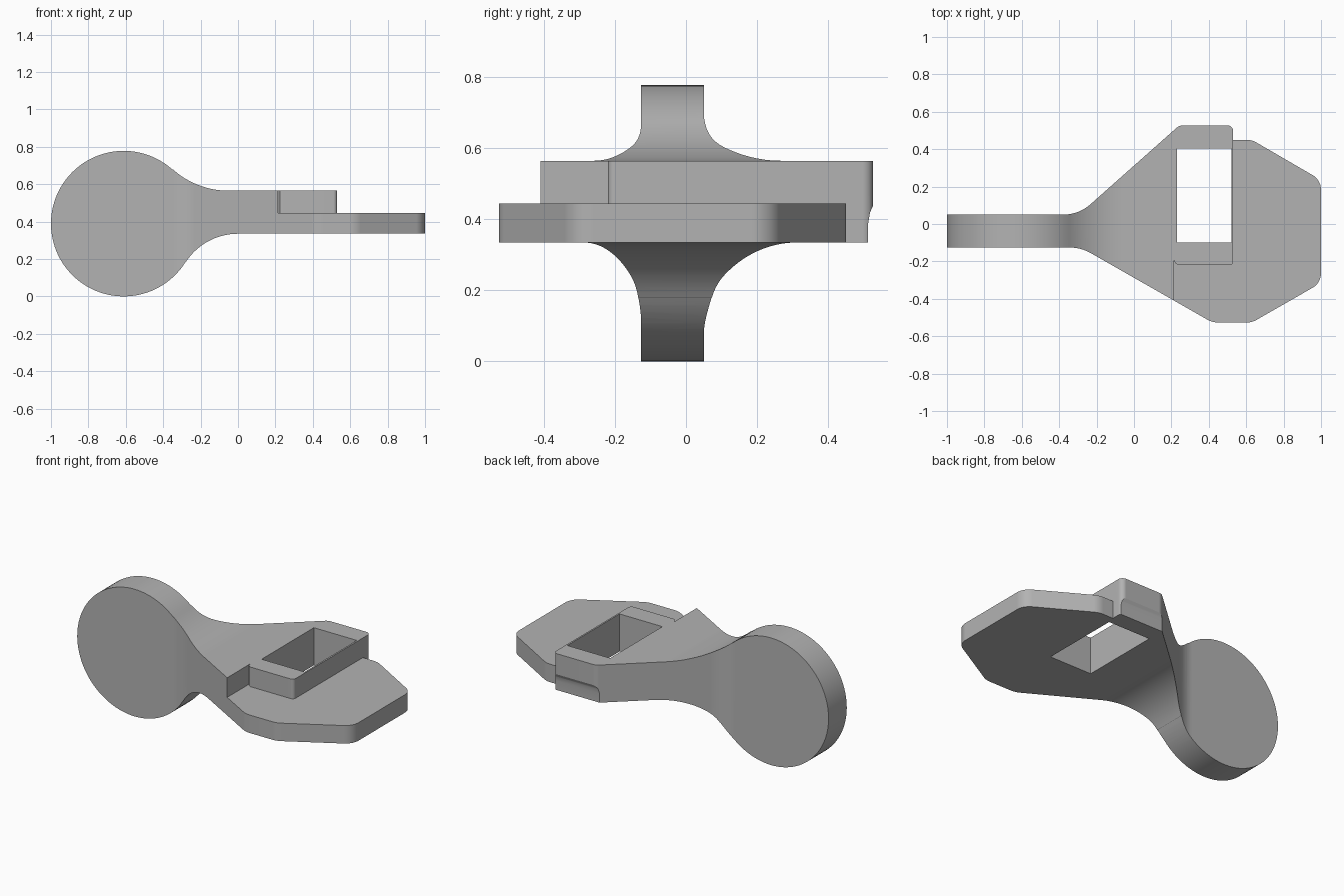
import bpy
import bmesh
from math import atan2, cos, sin, tan, radians
from mathutils import Vector

if "Cube" in bpy.data.objects:
    bpy.data.objects.remove(bpy.data.objects["Cube"], do_unlink=True)


def arc(cx, cy, r, start, end, n):
    """Points on an arc, angles in radians."""
    steps = [start + (end - start) * i / n for i in range(n + 1)]
    return [(cx + r * cos(a), cy + r * sin(a)) for a in steps]


def rounded(corners, n=8):
    """Polygon outline from (x, y, radius) corners."""
    points = []
    for i, (x, y, r) in enumerate(corners):
        here = Vector((x, y))
        if r == 0:
            points.append((x, y))
            continue
        before = (Vector(corners[i - 1][:2]) - here).normalized()
        after = (Vector(corners[(i + 1) % len(corners)][:2]) - here).normalized()
        half = before.angle(after) / 2
        centre = here + (before + after).normalized() * (r / sin(half))
        a = here + before * (r / tan(half)) - centre
        b = here + after * (r / tan(half)) - centre
        start, sweep = atan2(a.y, a.x), -a.angle_signed(b)
        points += arc(centre.x, centre.y, r, start, start + sweep, n)
    return points


def prism(name, points, low, high, axis):
    """Extrude a 2D outline along the named axis."""
    place = {"x": lambda p, d: (d, p[0], p[1]),
             "y": lambda p, d: (p[0], d, p[1]),
             "z": lambda p, d: (p[0], p[1], d)}[axis]
    bm = bmesh.new()
    base = bm.faces.new([bm.verts.new(place(p, low)) for p in points])
    extruded = bmesh.ops.extrude_face_region(bm, geom=[base], use_keep_orig=True)
    moved = [v for v in extruded["geom"] if isinstance(v, bmesh.types.BMVert)]
    bmesh.ops.translate(bm, verts=moved, vec=place((0, 0), high - low))
    bmesh.ops.recalc_face_normals(bm, faces=bm.faces)
    mesh = bpy.data.meshes.new(name)
    bm.to_mesh(mesh)
    bm.free()
    obj = bpy.data.objects.new(name, mesh)
    bpy.context.collection.objects.link(obj)
    return obj


def combine(target, tool, operation):
    """Apply a boolean and discard the tool."""
    tool.hide_render = True
    mod = target.modifiers.new("cut", "BOOLEAN")
    mod.operation, mod.object, mod.solver = operation, tool, "EXACT"
    bpy.context.view_layer.objects.active = target
    bpy.ops.object.modifier_apply(modifier=mod.name)
    bpy.data.objects.remove(tool, do_unlink=True)


# Side profile: round disc blending through two fillets into the plate
side = arc(-0.611, 0.389, 0.389, radians(48), radians(327.5), 80)
side += arc(0, 0.002, 0.333, radians(147.5), radians(90), 20)
side += [(1.2, 0.335), (1.2, 0.565)]
side += arc(-0.05, 1.012, 0.447, radians(270), radians(228), 20)
bracket = prism("disc_bracket", side, -0.7, 0.7, "y")

# Plan outline: thin disc, flared neck, back block and broad plate
plan = rounded([
    (-1.2, 0.05, 0), (-0.295, 0.05, 0.22), (0.242, 0.527, 0.05),
    (0.53, 0.527, 0.03), (0.53, 0.45, 0), (0.63, 0.45, 0.11),
    (1, 0.235, 0.09), (1, -0.315, 0.09), (0.63, -0.527, 0.11),
    (0.42, -0.527, 0.12), (-0.283, -0.126, 0.22), (-1.2, -0.126, 0)])
combine(bracket, prism("plan_cutter", plan, -0.2, 1.2, "z"), "INTERSECT")

# Step that leaves the raised block above the lower plate
step = [(0.213, -0.8), (0.213, -0.185), (0.216, -0.2), (0.224, -0.213),
        (0.24, -0.22)]
step += arc(0.51, -0.2, 0.02, radians(270), radians(360), 8)
step += [(0.53, 0.8), (1.3, 0.8), (1.3, -0.8)]
combine(bracket, prism("step_cutter", step, 0.445, 0.9, "z"), "DIFFERENCE")

# Rectangular slot through the block
slot = [(0.23, -0.1), (0.52, -0.1), (0.52, 0.405), (0.23, 0.405)]
combine(bracket, prism("slot_cutter", slot, 0.1, 0.9, "z"), "DIFFERENCE")

# Shallow relief under the back edge
relief = [(0.513, 0.2), (0.513, 0.39), (0.518, 0.42), (0.53, 0.445),
          (0.7, 0.445), (0.7, 0.2)]
combine(bracket, prism("relief_cutter", relief, 0, 0.7, "x"), "DIFFERENCE")

# Single plain grey
grey = bpy.data.materials.new("plain_grey")
grey.use_nodes = True
colour = (0.45, 0.45, 0.45, 1)
grey.diffuse_color = colour
grey.node_tree.nodes["Principled BSDF"].inputs["Base Color"].default_value = colour
bracket.data.materials.clear()
bracket.data.materials.append(grey)

# Smooth curves with crisp edges
bpy.ops.object.select_all(action="DESELECT")
bracket.select_set(True)
bpy.context.view_layer.objects.active = bracket
bpy.ops.object.shade_smooth_by_angle(angle=radians(25))
weighted = bracket.modifiers.new("even_shading", "WEIGHTED_NORMAL")
weighted.keep_sharp = True
